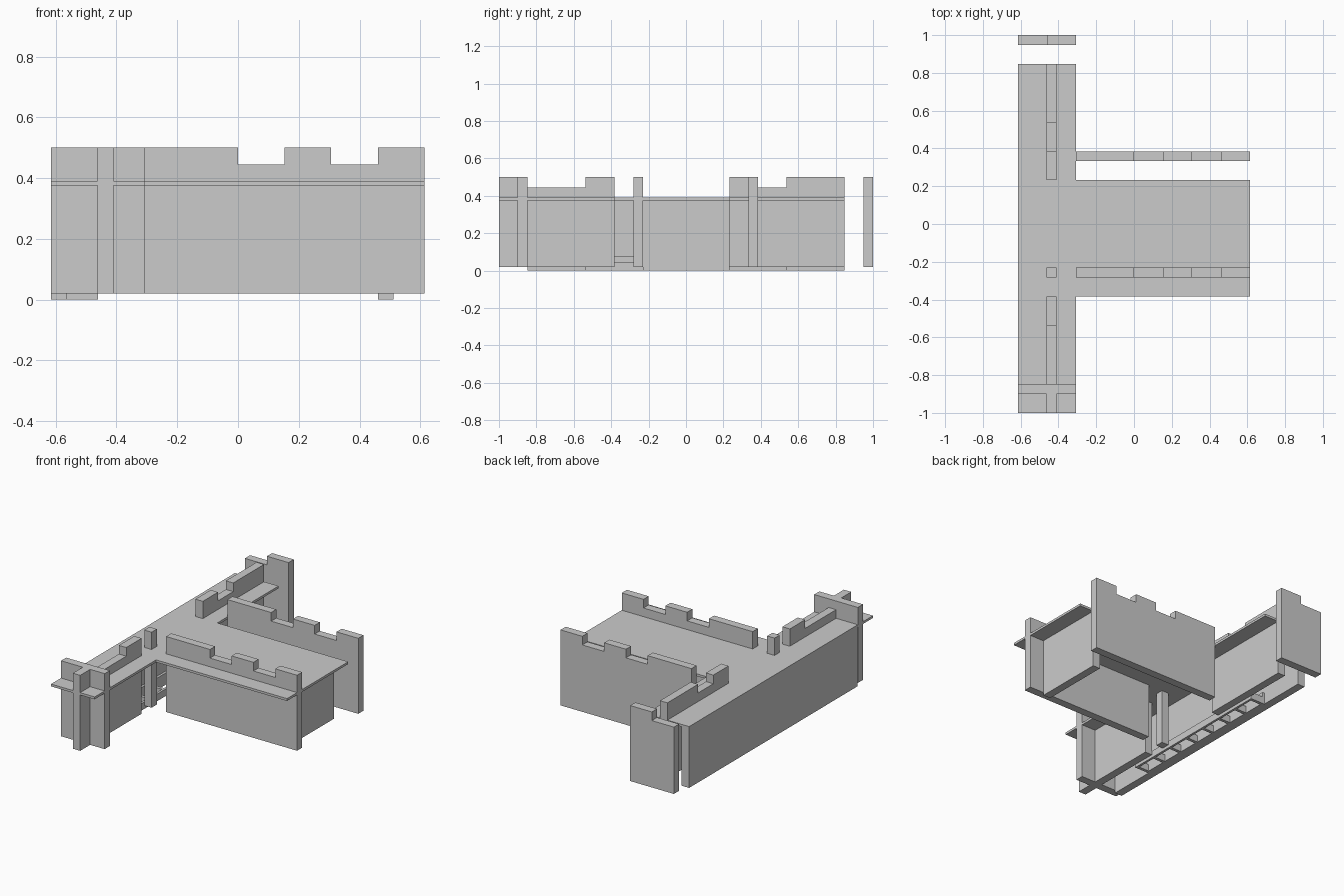
import bpy, bmesh
from mathutils import Vector

if "Cube" in bpy.data.objects:
    bpy.data.objects.remove(bpy.data.objects["Cube"])

BASE, LOW, TOP = 0.02, 0.445, 0.5     # wall bottom, notch height, merlon height
ROOF_LOW, ROOF_TOP = 0.375, 0.39


def prism(name, outline, offset):
    """Extrude a flat 3D outline along an offset vector."""
    bm = bmesh.new()
    face = bm.faces.new([bm.verts.new(p) for p in outline])
    out = bmesh.ops.extrude_face_region(bm, geom=[face])
    moved = [g for g in out["geom"] if isinstance(g, bmesh.types.BMVert)]
    bmesh.ops.translate(bm, verts=moved, vec=Vector(offset))
    bmesh.ops.recalc_face_normals(bm, faces=bm.faces)
    mesh = bpy.data.meshes.new(name)
    bm.to_mesh(mesh)
    bm.free()
    obj = bpy.data.objects.new(name, mesh)
    bpy.context.collection.objects.link(obj)
    return obj


def box(name, x0, x1, y0, y1, z0, z1):
    return prism(name, [(x0, y0, z0), (x1, y0, z0), (x1, y1, z0), (x0, y1, z0)],
                 (0, 0, z1 - z0))


def wall(name, axis, side0, side1, start, spans):
    """Battlement wall running along an axis; spans are (end, top height)."""
    profile = [(start, BASE)]
    at = start
    for end, top in spans:
        profile += [(at, top), (end, top)]
        at = end
    profile.append((at, BASE))
    if axis == "x":
        return prism(name, [(a, side0, z) for a, z in profile], (0, side1 - side0, 0))
    return prism(name, [(side0, a, z) for a, z in profile], (side1 - side0, 0, 0))


# T-shaped walkway deck
deck = [(-0.615, -1), (-0.308, -1), (-0.308, -0.383), (0.613, -0.383),
        (0.613, 0.232), (-0.308, 0.232), (-0.308, 0.847), (-0.615, 0.847)]
prism("walkway_deck", [(x, y, ROOF_LOW) for x, y in deck], (0, 0, ROOF_TOP - ROOF_LOW))

# Wing walls with two notches each
notched = [(0.0, TOP), (0.153, LOW), (0.306, TOP), (0.46, LOW), (0.613, TOP)]
wall("wing_wall_front", "x", -0.282, -0.23, -0.308, notched)
wall("wing_wall_back", "x", 0.333, 0.385, -0.308, notched)

# Long inner walls of the main range
wall("inner_wall_front", "y", -0.462, -0.41, -1, [(-0.85, TOP), (-0.537, LOW), (-0.383, TOP)])
wall("inner_wall_back", "y", -0.462, -0.41, 0.232, [(0.385, TOP), (0.538, LOW), (0.847, TOP)])
box("corner_post", -0.462, -0.41, -0.282, -0.23, BASE, TOP)

# End walls
wall("end_wall_front", "x", -0.9, -0.848, -0.615, [(-0.308, TOP)])
wall("end_wall_back", "x", 0.948, 1.0, -0.615, [(-0.46, LOW), (-0.308, TOP)])

# Plain walls standing on the ground under the deck
box("rear_wall", -0.615, -0.563, -0.847, 0.847, 0, ROOF_LOW)
box("wing_end_wall", 0.46, 0.512, -0.23, 0.232, 0, ROOF_LOW)

# Low ladder-like rack along the rear wall
box("rack_rail_front", -0.475, -0.46, -0.537, 0.537, 0, 0.045)
box("rack_rail_rear", -0.563, -0.548, -0.537, 0.537, 0, 0.075)
for i in range(8):
    y = -0.537 + i * (1.074 - 0.02) / 7
    box(f"rack_rung_{i + 1}", -0.55, -0.473, y, y + 0.02, 0, 0.045)
